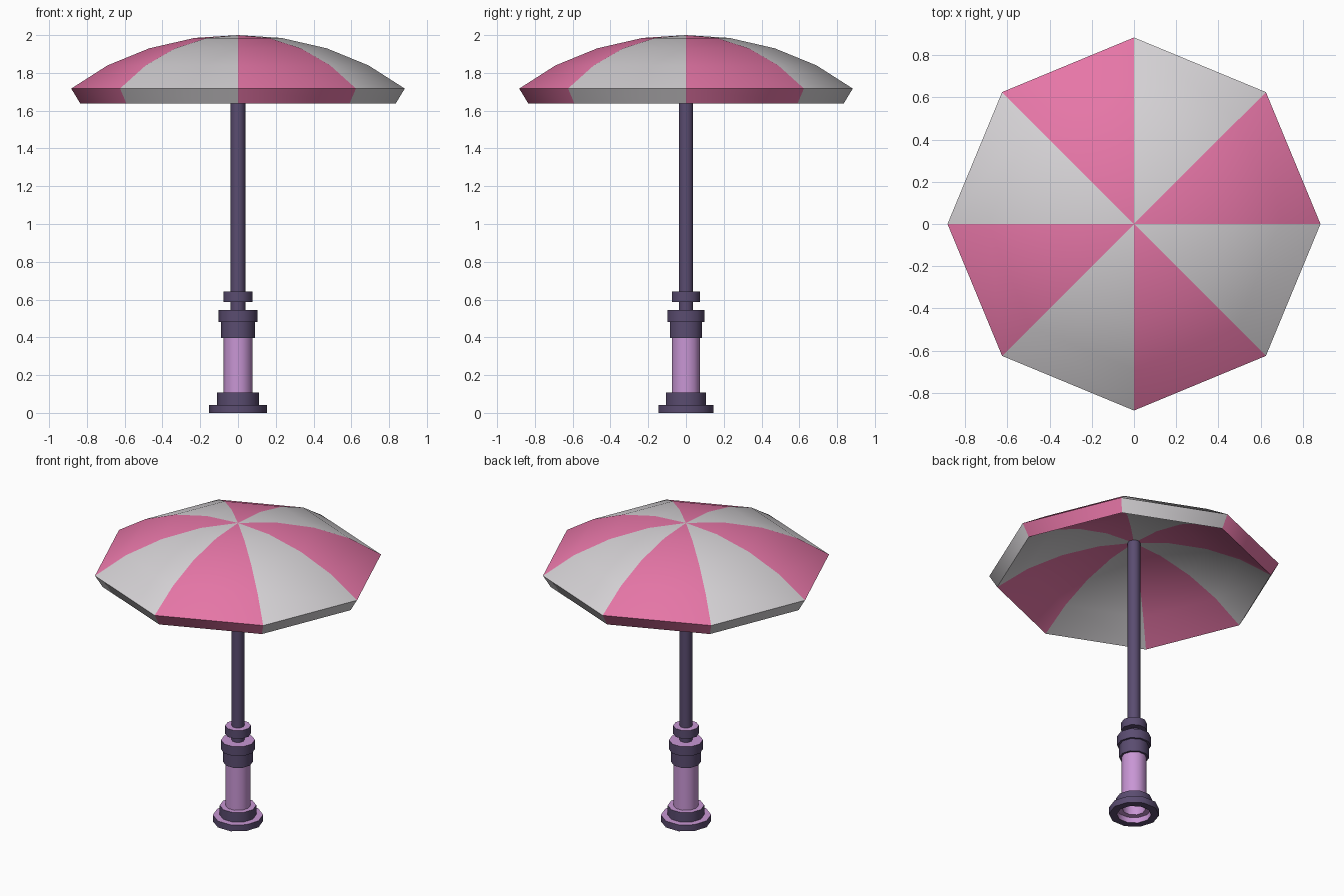
import bpy, bmesh, math

if "Cube" in bpy.data.objects:
    bpy.data.objects.remove(bpy.data.objects["Cube"])


def material(name, srgb):
    m = bpy.data.materials.new(name)
    lin = [((c / 255 + 0.055) / 1.055) ** 2.4 for c in srgb]
    m.diffuse_color = (*lin, 1)
    m.use_nodes = True
    m.node_tree.nodes["Principled BSDF"].inputs["Base Color"].default_value = m.diffuse_color
    return m


PINK = material("pink_fabric", (230, 118, 167))
WHITE = material("pale_grey_fabric", (213, 210, 213))
LILAC = material("lilac_metal", (200, 150, 212))
DARK = material("dark_purple_metal", (90, 76, 112))


def lathe(name, profile, sides, mats, rule, closed=False):
    """Spin (radius, z) points; rule(segment, side) gives the material index."""
    bm = bmesh.new()
    rings = []
    for r, z in profile:
        if r == 0:
            rings.append([bm.verts.new((0, 0, z))] * sides)
        else:
            rings.append([bm.verts.new((r * math.cos(math.tau * i / sides),
                                        r * math.sin(math.tau * i / sides), z))
                          for i in range(sides)])
    for s in range(len(rings) if closed else len(rings) - 1):
        a, b = rings[s], rings[(s + 1) % len(rings)]
        for i in range(sides):
            j = (i + 1) % sides
            loop = list(dict.fromkeys([a[i], a[j], b[j], b[i]]))
            face = bm.faces.new(loop)
            face.material_index = rule(s, i)
    bmesh.ops.recalc_face_normals(bm, faces=bm.faces)
    me = bpy.data.meshes.new(name)
    bm.to_mesh(me)
    bm.free()
    for m in mats:
        me.materials.append(m)
    ob = bpy.data.objects.new(name, me)
    bpy.context.collection.objects.link(ob)
    bpy.ops.object.select_all(action='DESELECT')
    ob.select_set(True)
    bpy.context.view_layer.objects.active = ob
    bpy.ops.object.shade_smooth_by_angle(angle=math.radians(40))
    return ob


# Striped canopy: outer dome, slanted rim, inner dome
canopy = [(0, 2.0), (0.23, 1.985), (0.47, 1.93), (0.69, 1.84), (0.883, 1.717),
          (0.835, 1.638), (0.648, 1.757), (0.44, 1.842), (0.215, 1.893), (0, 1.907)]
lathe("canopy", canopy, 8, [PINK, WHITE], lambda s, i: i % 2)

# Pole, running up into the canopy
lathe("pole", [(0, 0.52), (0.039, 0.52), (0.039, 1.93), (0, 1.93)], 10, [DARK],
      lambda s, i: 0)


# Metal rings: dark sides and undersides, lilac tops
def ring(name, r, z0, z1, inner=0.037):
    lathe(name, [(inner, z0), (r, z0), (r, z1), (inner, z1)], 10, [DARK, LILAC],
          lambda s, i: 1 if s >= 2 else 0, closed=True)


ring("foot_flange", 0.153, 0, 0.043, 0.105)
ring("foot_step", 0.111, 0.042, 0.107, 0.07)
ring("socket_ring", 0.09, 0.397, 0.483)
ring("socket_flange", 0.103, 0.482, 0.545)
ring("pole_collar", 0.078, 0.587, 0.642)

# Lilac base tube, open at the bottom
lathe("base_tube", [(0, 0.39), (0.07, 0.39), (0.07, 0.043), (0.077, 0.043),
                    (0.077, 0.4), (0, 0.4)], 10, [LILAC], lambda s, i: 0)
# Lilac plate under the foot step
lathe("foot_underplate", [(0.07, 0.037), (0.106, 0.037), (0.106, 0.042), (0.07, 0.042)],
      10, [LILAC], lambda s, i: 0, closed=True)
